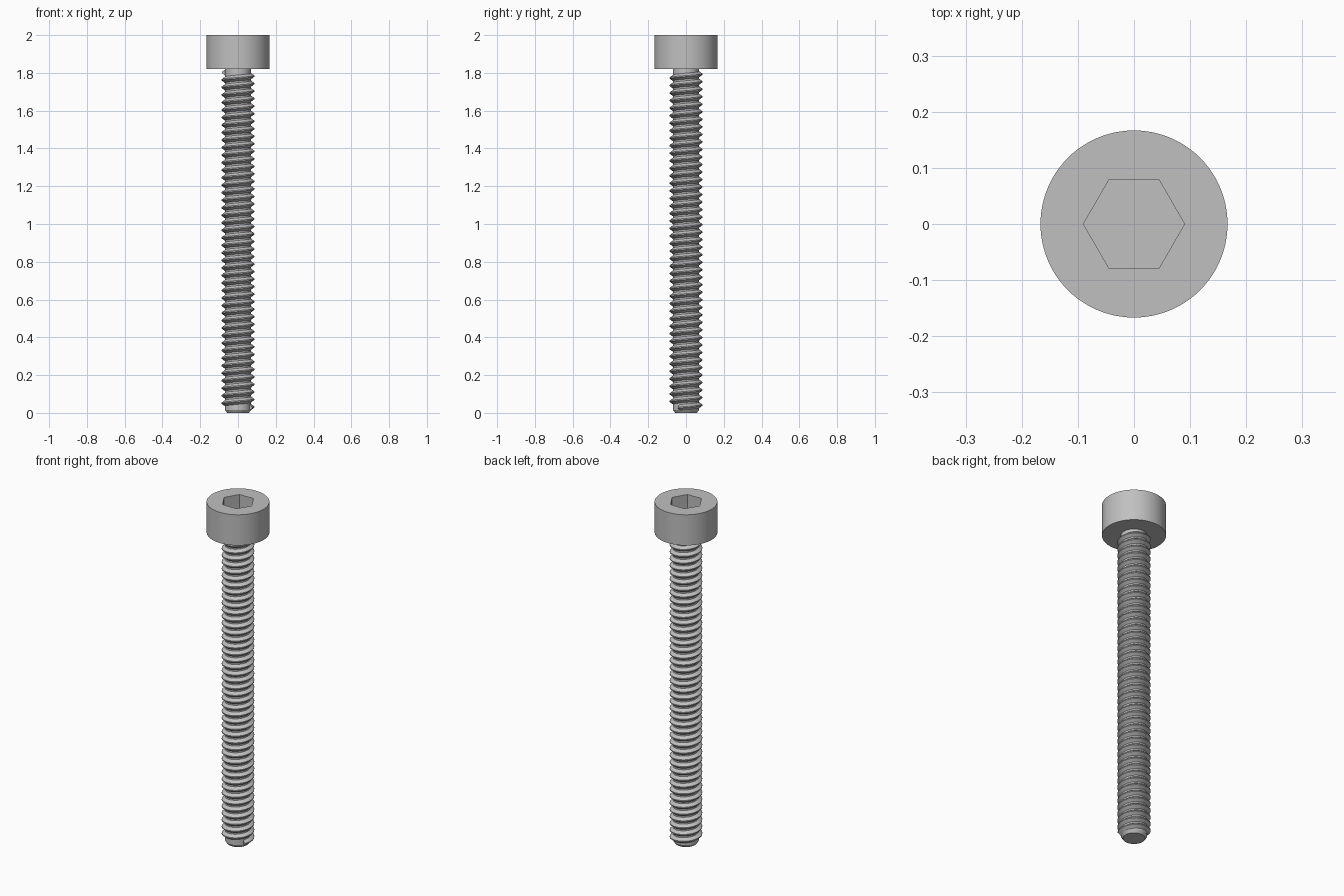
import bpy, bmesh, math

cube = bpy.data.objects.get("Cube")
if cube:
    bpy.data.objects.remove(cube, do_unlink=True)

STEEL = (0.53, 0.53, 0.53, 1.0)
steel = bpy.data.materials.new("grey steel")
steel.use_nodes = True
steel.diffuse_color = STEEL
steel.node_tree.nodes["Principled BSDF"].inputs["Base Color"].default_value = STEEL


def skin(name, rings, closed_path=True, angle=30):
    """Bridge rings of points into a capped, smooth-shaded object."""
    bm = bmesh.new()
    loops = [[bm.verts.new(p) for p in ring] for ring in rings]
    for low, high in zip(loops, loops[1:]):
        n = len(low)
        for i in range(n):
            j = (i + 1) % n
            bm.faces.new((low[i], low[j], high[j], high[i]))
    bm.faces.new(loops[0][::-1])
    bm.faces.new(loops[-1])
    bmesh.ops.recalc_face_normals(bm, faces=bm.faces)
    mesh = bpy.data.meshes.new(name)
    bm.to_mesh(mesh)
    bm.free()
    mesh.materials.append(steel)
    obj = bpy.data.objects.new(name, mesh)
    bpy.context.collection.objects.link(obj)
    bpy.ops.object.select_all(action="DESELECT")
    obj.select_set(True)
    bpy.context.view_layer.objects.active = obj
    bpy.ops.object.shade_smooth_by_angle(angle=math.radians(angle))
    return obj


SEGMENTS = 96


def circle(radius, z):
    steps = [math.tau * i / SEGMENTS for i in range(SEGMENTS)]
    return [(radius * math.cos(a), radius * math.sin(a), z) for a in steps]


def hexagon(apothem, z):
    # Points spaced along a hexagon whose corners lie on the x axis
    points = []
    for i in range(SEGMENTS):
        a = math.tau * i / SEGMENTS
        r = apothem / math.cos(a % (math.pi / 3) - math.pi / 6)
        points.append((r * math.cos(a), r * math.sin(a), z))
    return points


# Cylindrical head with a hexagonal socket
HEAD_BOTTOM, HEAD_TOP, HEAD_RADIUS = 1.82, 2.0, 0.1667
SOCKET, SOCKET_FLOOR = 0.078, 1.91
skin("socket_head", [
    circle(HEAD_RADIUS, HEAD_BOTTOM),
    circle(HEAD_RADIUS, HEAD_TOP),
    hexagon(SOCKET, HEAD_TOP),
    hexagon(SOCKET, SOCKET_FLOOR),
])

# Plain core with a chamfered tip
CORE = 0.069
skin("shank_core", [
    circle(0.058, 0),
    circle(CORE, 0.016),
    circle(CORE, HEAD_BOTTOM + 0.005),
])

# Right-handed helical thread ridge
CREST = 0.0865
START, END = 0.028, 1.802
TURNS, FIRST_ANGLE, STEPS = 44.58, math.radians(-30), 48
section = [(CORE - 0.003, -0.018), (CREST, -0.003), (CREST, 0.003), (CORE - 0.003, 0.018)]
count = int(TURNS * STEPS)
ridge = []
for k in range(count + 1):
    a = FIRST_ANGLE + math.tau * k / STEPS
    z = START + (END - START) * k / count
    ridge.append([(r * math.cos(a), r * math.sin(a), z + dz) for r, dz in section])
skin("thread", ridge)
